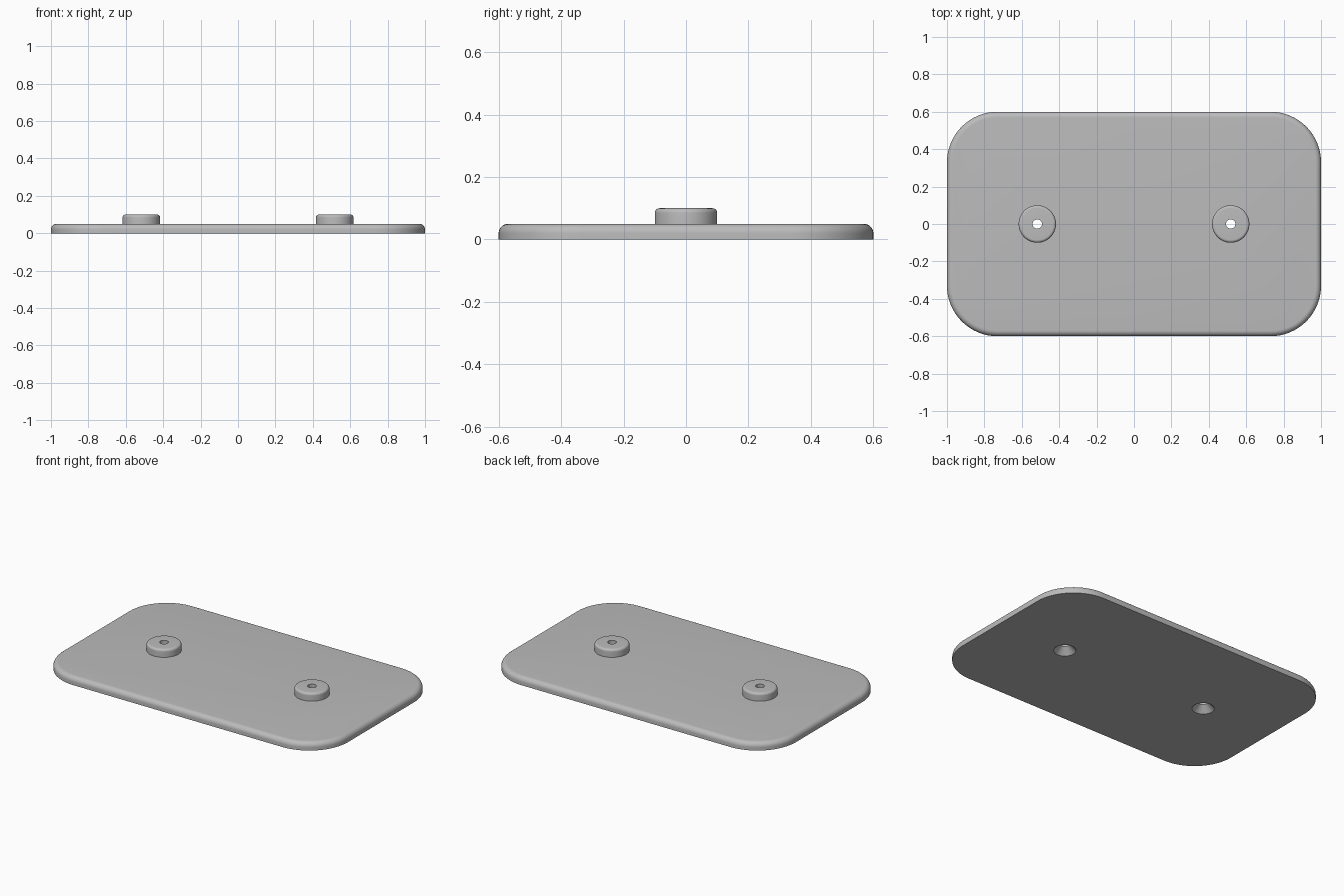
import bpy, bmesh
from math import sin, cos, pi, radians

cube = bpy.data.objects.get("Cube")
if cube:
    bpy.data.objects.remove(cube, do_unlink=True)

grey = bpy.data.materials.new("plain grey")
grey.use_nodes = True
COLOUR = (0.5, 0.5, 0.5, 1)
grey.diffuse_color = COLOUR
grey.node_tree.nodes["Principled BSDF"].inputs["Base Color"].default_value = COLOUR

HALF_X, HALF_Y, CORNER = 1.0, 0.6, 0.27
THICK, TOP = 0.05, 0.1
HOLE, SINK, SINK_DEPTH = 0.025, 0.064, 0.04
BOSS_X = 0.517


def fillet(edge, top, r, steps=8):
    """Profile points (distance, height) rounding an outer top edge."""
    angles = [pi / 2 * i / steps for i in range(steps + 1)]
    return [(edge - r + r * cos(a), top - r + r * sin(a)) for a in angles]


def make(name, rings, cap=False, closed=False):
    """Skin a stack of rings, optionally capped or looped back on itself."""
    bm = bmesh.new()
    rows = [[bm.verts.new(p) for p in ring] for ring in rings]
    pairs = list(zip(rows, rows[1:]))
    if closed:
        pairs.append((rows[-1], rows[0]))
    for low, high in pairs:
        for i in range(len(low)):
            j = (i + 1) % len(low)
            bm.faces.new((low[i], low[j], high[j], high[i]))
    if cap:
        bm.faces.new(rows[0][::-1])
        bm.faces.new(rows[-1])
    bmesh.ops.recalc_face_normals(bm, faces=bm.faces[:])
    mesh = bpy.data.meshes.new(name)
    bm.to_mesh(mesh)
    bm.free()
    mesh.materials.append(grey)
    obj = bpy.data.objects.new(name, mesh)
    bpy.context.collection.objects.link(obj)
    return obj


def circle(x, r, z, n=64):
    return [(x + r * cos(2 * pi * i / n), r * sin(2 * pi * i / n), z) for i in range(n)]


def rounded_rectangle(inset, z, steps=16):
    r = CORNER - inset
    points = []
    for k, (sx, sy) in enumerate(((1, 1), (-1, 1), (-1, -1), (1, -1))):
        for i in range(steps + 1):
            a = pi / 2 * (k + i / steps)
            points.append((sx * (HALF_X - CORNER) + r * cos(a),
                           sy * (HALF_Y - CORNER) + r * sin(a), z))
    return points


def select_only(obj):
    bpy.ops.object.select_all(action='DESELECT')
    obj.select_set(True)
    bpy.context.view_layer.objects.active = obj


# Base plate with rounded corners and a softened top edge
profile = [(0, 0)] + [(-d, z) for d, z in fillet(0, THICK, 0.03)]
plate = make("base_plate", [rounded_rectangle(d, z) for d, z in profile], cap=True)
parts = [plate]

for side, x in (("left", BOSS_X), ("right", -BOSS_X)):
    # Countersunk screw hole through the plate
    slope = (SINK - HOLE) / SINK_DEPTH
    shape = [(SINK + slope * 0.01, -0.01), (HOLE, SINK_DEPTH), (HOLE, TOP)]
    cutter = make("hole_cutter", [circle(x, r, z) for r, z in shape], cap=True)
    cutter.hide_render = True
    cut = plate.modifiers.new("screw_hole", 'BOOLEAN')
    cut.operation, cut.solver, cut.object = 'DIFFERENCE', 'EXACT', cutter
    select_only(plate)
    bpy.ops.object.modifier_apply(modifier=cut.name)
    bpy.data.objects.remove(cutter, do_unlink=True)

    # Round boss around the hole
    shape = [(0.1, THICK)] + fillet(0.1, TOP, 0.015) + [(HOLE, TOP), (HOLE, THICK)]
    parts.append(make(side + "_boss", [circle(x, r, z) for r, z in shape], closed=True))

for part in parts:
    select_only(part)
    bpy.ops.object.shade_smooth_by_angle(angle=radians(30))
